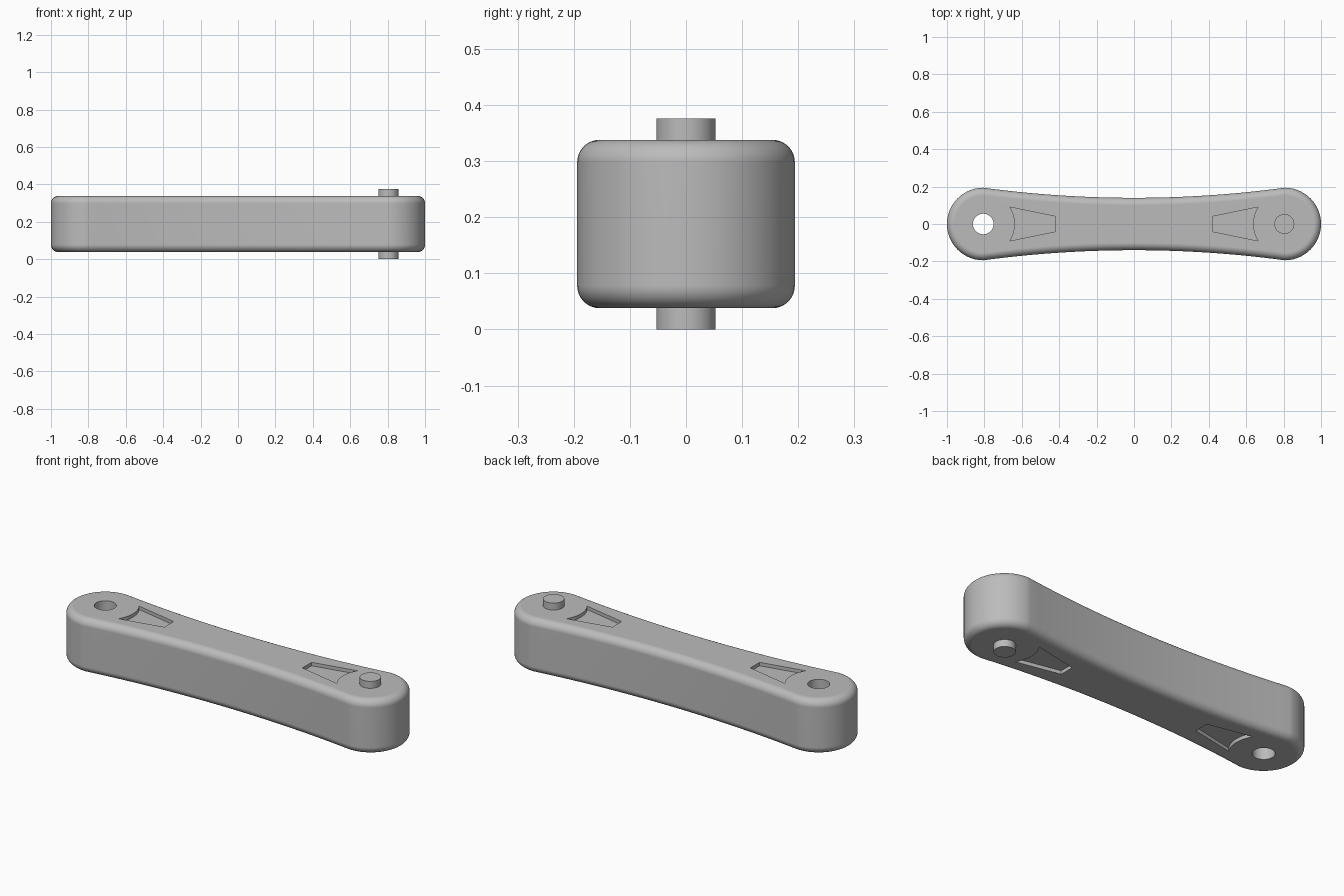
import bpy
import bmesh
from math import sin, cos, pi, atan2, sqrt

cube = bpy.data.objects.get("Cube")
if cube:
    bpy.data.objects.remove(cube, do_unlink=True)

BOTTOM, TOP = 0.038, 0.338
END_X, END_R, WAIST = 0.806, 0.194, 0.14
FILLET = 0.04
POCKET_DEPTH = 0.019

grey = bpy.data.materials.new("light grey")
grey.use_nodes = True
grey.diffuse_color = (0.5, 0.5, 0.5, 1)
grey.node_tree.nodes["Principled BSDF"].inputs["Base Color"].default_value = (0.5, 0.5, 0.5, 1)


def loft(name, rings):
    """Closed solid through a stack of (outline, z) rings."""
    bm = bmesh.new()
    loops = [[bm.verts.new((x, y, z)) for x, y in outline] for outline, z in rings]
    n = len(loops[0])
    for low, high in zip(loops, loops[1:]):
        for i in range(n):
            j = (i + 1) % n
            bm.faces.new((low[i], low[j], high[j], high[i]))
    bm.faces.new(loops[0][::-1])
    bm.faces.new(loops[-1])
    bmesh.ops.recalc_face_normals(bm, faces=bm.faces)
    mesh = bpy.data.meshes.new(name)
    bm.to_mesh(mesh)
    bm.free()
    mesh.materials.append(grey)
    obj = bpy.data.objects.new(name, mesh)
    bpy.context.collection.objects.link(obj)
    return obj


def circle(cx, r, n=48):
    return [(cx + r * cos(2 * pi * i / n), r * sin(2 * pi * i / n)) for i in range(n)]


def link_outline(inset, arc=28, side=28):
    """Two round ends joined by sides that curve in to the waist."""
    r = END_R - inset
    sag = END_R - WAIST
    big = (END_X ** 2 + sag ** 2) / (2 * sag)
    half = []
    for i in range(arc + 1):
        a = -pi / 2 + pi * i / arc
        half.append((END_X + r * cos(a), r * sin(a)))
    for i in range(1, side):
        x = END_X * (1 - 2 * i / side)
        half.append((x, WAIST - inset + big - sqrt(big ** 2 - x ** 2)))
    return half + [(-x, -y) for x, y in half]


def pocket_outline(side, n=12):
    """Tapered recess whose wide edge is concentric with the round end."""
    r = 0.169
    spread = atan2(0.09, 0.143)
    pts = [(0.419, 0.04), (0.419, -0.04)]
    for i in range(n + 1):
        a = pi + spread - 2 * spread * i / n
        pts.append((END_X + r * cos(a), r * sin(a)))
    return [(side * x, y) for x, y in pts]


def cut(target, cutter):
    mod = target.modifiers.new("cut", "BOOLEAN")
    mod.operation = "DIFFERENCE"
    mod.solver = "EXACT"
    mod.object = cutter
    bpy.context.view_layer.objects.active = target
    bpy.ops.object.modifier_apply(modifier=mod.name)
    bpy.data.objects.remove(cutter, do_unlink=True)


def smooth(obj):
    bpy.ops.object.select_all(action="DESELECT")
    obj.select_set(True)
    bpy.context.view_layer.objects.active = obj
    bpy.ops.object.shade_smooth_by_angle(angle=pi / 6)
    weighted = obj.modifiers.new("weighted normals", "WEIGHTED_NORMAL")
    weighted.keep_sharp = True


# Body with rounded top and bottom edges
steps = 8
lower = []
for i in range(steps + 1):
    a = pi / 2 * i / steps
    lower.append((FILLET * (1 - sin(a)), FILLET * (1 - cos(a))))
rings = [(link_outline(d), BOTTOM + h) for d, h in lower]
rings += [(link_outline(d), TOP - h) for d, h in reversed(lower)]
body = loft("link_body", rings)

# Pivot hole through the right end
cut(body, loft("hole_cutter", [(circle(-END_X, 0.055), -0.1), (circle(-END_X, 0.055), 0.5)]))

# Shallow tapered pockets, two on top and two underneath
for side in (-1, 1):
    shape = pocket_outline(side)
    for z0, z1 in ((TOP - POCKET_DEPTH, TOP + 0.1), (BOTTOM - 0.1, BOTTOM + POCKET_DEPTH)):
        cut(body, loft("pocket_cutter", [(shape, z0), (shape, z1)]))
smooth(body)

# Pivot pin standing out of both faces of the left end
pin = loft("pivot_pin", [(circle(0.804, 0.053), 0), (circle(0.804, 0.053), 0.376)])
smooth(pin)
